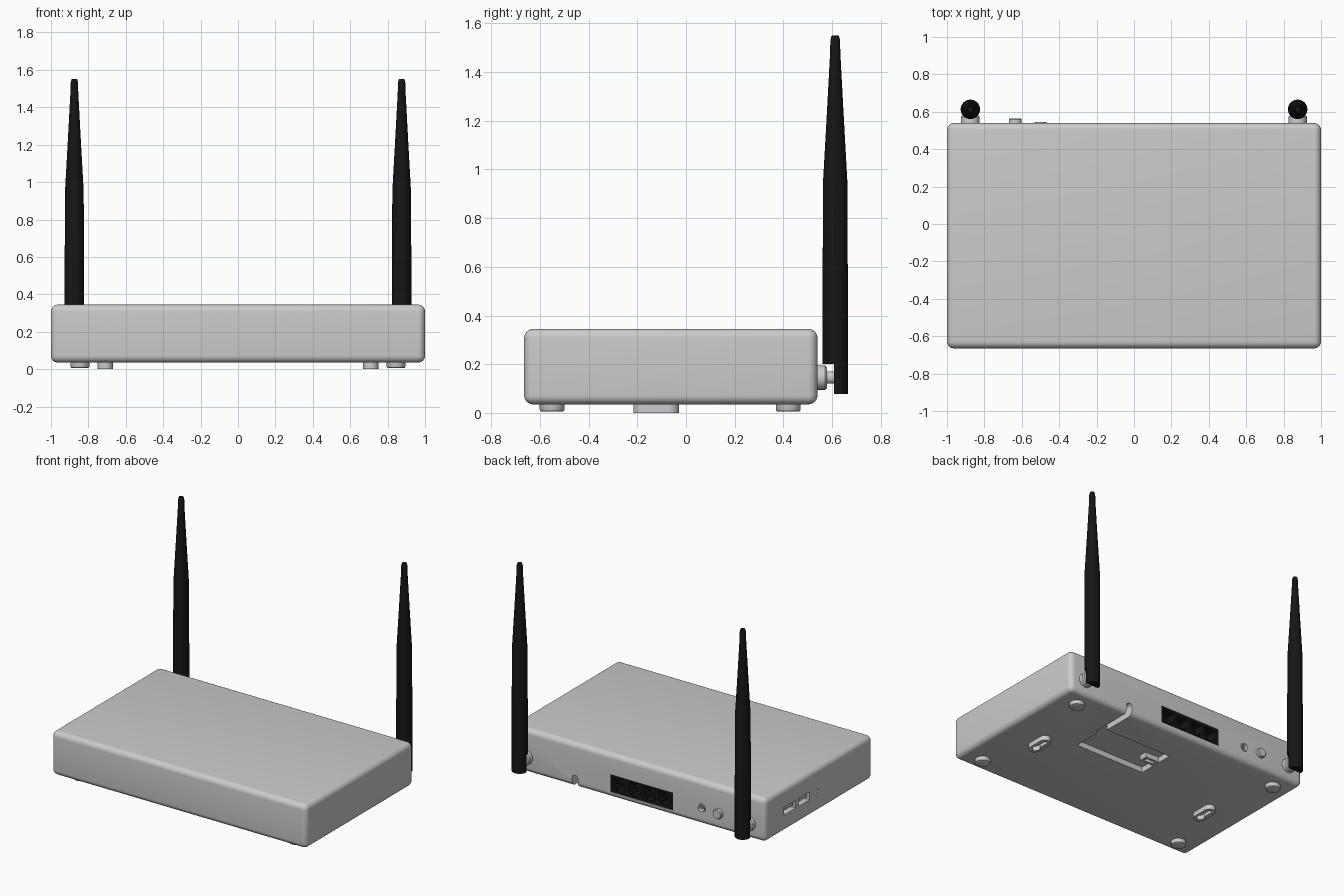
import bpy, bmesh, math
from mathutils import Matrix, Vector

if "Cube" in bpy.data.objects:
    bpy.data.objects.remove(bpy.data.objects["Cube"])

black = bpy.data.materials.new("black_plastic")
black.diffuse_color = (0.008, 0.008, 0.008, 1)
black.use_nodes = True
black.node_tree.nodes["Principled BSDF"].inputs["Base Color"].default_value = black.diffuse_color


def add(name, bm, mat=None):
    bmesh.ops.recalc_face_normals(bm, faces=bm.faces[:])
    me = bpy.data.meshes.new(name)
    bm.to_mesh(me)
    bm.free()
    ob = bpy.data.objects.new(name, me)
    bpy.context.collection.objects.link(ob)
    if mat:
        me.materials.append(mat)
    return ob


def box(name, x, y, z, mat=None):
    """Box from (min, max) pairs."""
    bm = bmesh.new()
    bmesh.ops.create_cube(bm, size=1)
    for v in bm.verts:
        v.co = Vector([(a + b) / 2 + c * (b - a) for (a, b), c in zip((x, y, z), v.co)])
    return add(name, bm, mat)


def lathe(name, profile, origin, axis='Z', mat=None, n=32):
    """Solid of revolution from (radius, height) points along an axis."""
    bm = bmesh.new()
    rings = [[bm.verts.new((r * math.cos(2 * math.pi * i / n), r * math.sin(2 * math.pi * i / n), h))
              for i in range(n)] for r, h in profile]
    for a, b in zip(rings, rings[1:]):
        for i in range(n):
            bm.faces.new((a[i], a[(i + 1) % n], b[(i + 1) % n], b[i]))
    bm.faces.new(rings[0])
    bm.faces.new(rings[-1])
    if axis == 'Y':
        bmesh.ops.rotate(bm, verts=bm.verts, matrix=Matrix.Rotation(-math.pi / 2, 3, 'X'))
    elif axis == 'X':
        bmesh.ops.rotate(bm, verts=bm.verts, matrix=Matrix.Rotation(math.pi / 2, 3, 'Y'))
    bmesh.ops.translate(bm, verts=bm.verts, vec=origin)
    return add(name, bm, mat)


def stadium(name, x, y, half_len, r, z0, z1, n=12):
    """Vertical prism with rounded ends, long in y."""
    bm = bmesh.new()
    pts = [(x + r * math.cos(math.pi * i / n), y + half_len - r + r * math.sin(math.pi * i / n)) for i in range(n + 1)]
    pts += [(x - r * math.cos(math.pi * i / n), y - half_len + r - r * math.sin(math.pi * i / n)) for i in range(n + 1)]
    f = bm.faces.new([bm.verts.new((px, py, z0)) for px, py in pts])
    ext = bmesh.ops.extrude_face_region(bm, geom=[f])
    bmesh.ops.translate(bm, vec=(0, 0, z1 - z0),
                        verts=[g for g in ext['geom'] if isinstance(g, bmesh.types.BMVert)])
    return add(name, bm)


def apply(ob, mod):
    bpy.context.view_layer.objects.active = ob
    bpy.ops.object.modifier_apply(modifier=mod.name)


def bevel(ob, w, seg=3):
    m = ob.modifiers.new("bevel", 'BEVEL')
    m.width, m.segments = w, seg
    apply(ob, m)
    return ob


def cut(ob, *cutters):
    for c in cutters:
        m = ob.modifiers.new("cut", 'BOOLEAN')
        m.operation, m.solver, m.object = 'DIFFERENCE', 'EXACT', c
        apply(ob, m)
        bpy.data.objects.remove(c)


# Main case with rounded edges
case = bevel(box("case", (-1, 1), (-0.665, 0.54), (0.035, 0.345)), 0.037, 6)

# Underside cable pocket, channel and rear cable notch
cut(case,
    box("c", (-0.07, 0.49), (0.0, 0.28), (0, 0.075)),
    box("c", (0.47, 0.515), (0.2, 0.6), (0, 0.075)),
    box("c", (0.47, 0.515), (0.47, 0.6), (0, 0.095)),
    lathe("c", [(0.0225, -0.07), (0.0225, 0.1)], (0.4925, 0.54, 0.095), 'Y'))
clip = box("pocket_clip", (-0.075, 0.04), (0.11, 0.17), (0.038, 0.08))
cut(clip, box("c", (-0.05, 0.02), (0.125, 0.155), (0.03, 0.06)))

# Rear port bay, power socket, side card and data ports
SIDE_PORTS = [(0.2, 0.33), (0.045, 0.17)]
cut(case,
    box("c", (-0.275, 0.215), (0.45, 0.6), (0.075, 0.2)),
    lathe("c", [(0.028, 0), (0.028, 0.2)], (-0.5, 0.46, 0.15), 'Y'),
    lathe("c", [(0.011, 0), (0.011, 0.1)], (-1.03, -0.045, 0.185), 'X', n=16),
    *[box("c", (-1.1, -0.94), y, (0.155, 0.21)) for y in SIDE_PORTS])
for i, (a, b) in enumerate(SIDE_PORTS):
    box(f"side_port_tongue_{i}", (-0.992, -0.93), (a + 0.02, b - 0.02), (0.18, 0.196))

# Black network port block with four stepped sockets
block = box("network_port_block", (-0.275, 0.215), (0.44, 0.535), (0.075, 0.2), black)
for i in range(4):
    x = -0.03 + (i - 1.5) * 0.118
    cut(block,
        box("c", (x - 0.047, x + 0.047), (0.46, 0.6), (0.115, 0.182)),
        box("c", (x - 0.026, x + 0.026), (0.46, 0.6), (0.092, 0.13)))

# Power socket ring and pin, power button
ring = lathe("power_socket_ring", [(0.032, 0.5), (0.032, 0.545)], (-0.5, 0, 0.15), 'Y')
cut(ring, lathe("c", [(0.023, 0.4), (0.023, 0.6)], (-0.5, 0, 0.15), 'Y'))
lathe("power_socket_pin", [(0.008, 0.45), (0.008, 0.535)], (-0.5, 0, 0.15), 'Y', n=16)
lathe("power_button", [(0.034, 0.5), (0.034, 0.558), (0.029, 0.564)], (-0.635, 0, 0.15), 'Y')

for side, s in (("left", -1), ("right", 1)):
    # Round feet
    for end, y in (("front", -0.55), ("back", 0.42)):
        lathe(f"{end}_{side}_foot", [(0.042, 0.005), (0.048, 0.008), (0.051, 0.014), (0.051, 0.05)],
              (0.845 * s, y, 0))
    # Wall mount with keyhole slot
    mount = stadium(f"{side}_wall_mount", 0.71 * s, -0.122, 0.094, 0.041, 0.0, 0.05)
    cut(mount,
        stadium("c", 0.71 * s, -0.122, 0.07, 0.013, -0.05, 0.034),
        lathe("c", [(0.026, -0.05), (0.026, 0.034)], (0.71 * s, -0.16, 0)))
    # Antenna connector and hinge pin
    lathe(f"{side}_antenna_connector",
          [(0.05, 0.5), (0.05, 0.572), (0.043, 0.58), (0.025, 0.58), (0.025, 0.62)],
          (0.875 * s, 0, 0.145), 'Y')
    # Tapered antenna, front half cut away at the hinge
    ant = lathe(f"{side}_antenna",
                [(0.052, 0.078), (0.052, 0.5), (0.05, 0.95), (0.036, 1.2), (0.021, 1.48), (0.02, 1.53), (0.015, 1.55)],
                (0.875 * s, 0.613, 0), mat=black)
    cut(ant, box("c", (0.875 * s - 0.1, 0.875 * s + 0.1), (0.5, 0.609), (0, 0.2)))

# Smooth shading with sharp edges kept
for ob in bpy.data.objects:
    bpy.ops.object.select_all(action='DESELECT')
    ob.select_set(True)
    bpy.context.view_layer.objects.active = ob
    bpy.ops.object.shade_smooth_by_angle(angle=math.radians(35))
